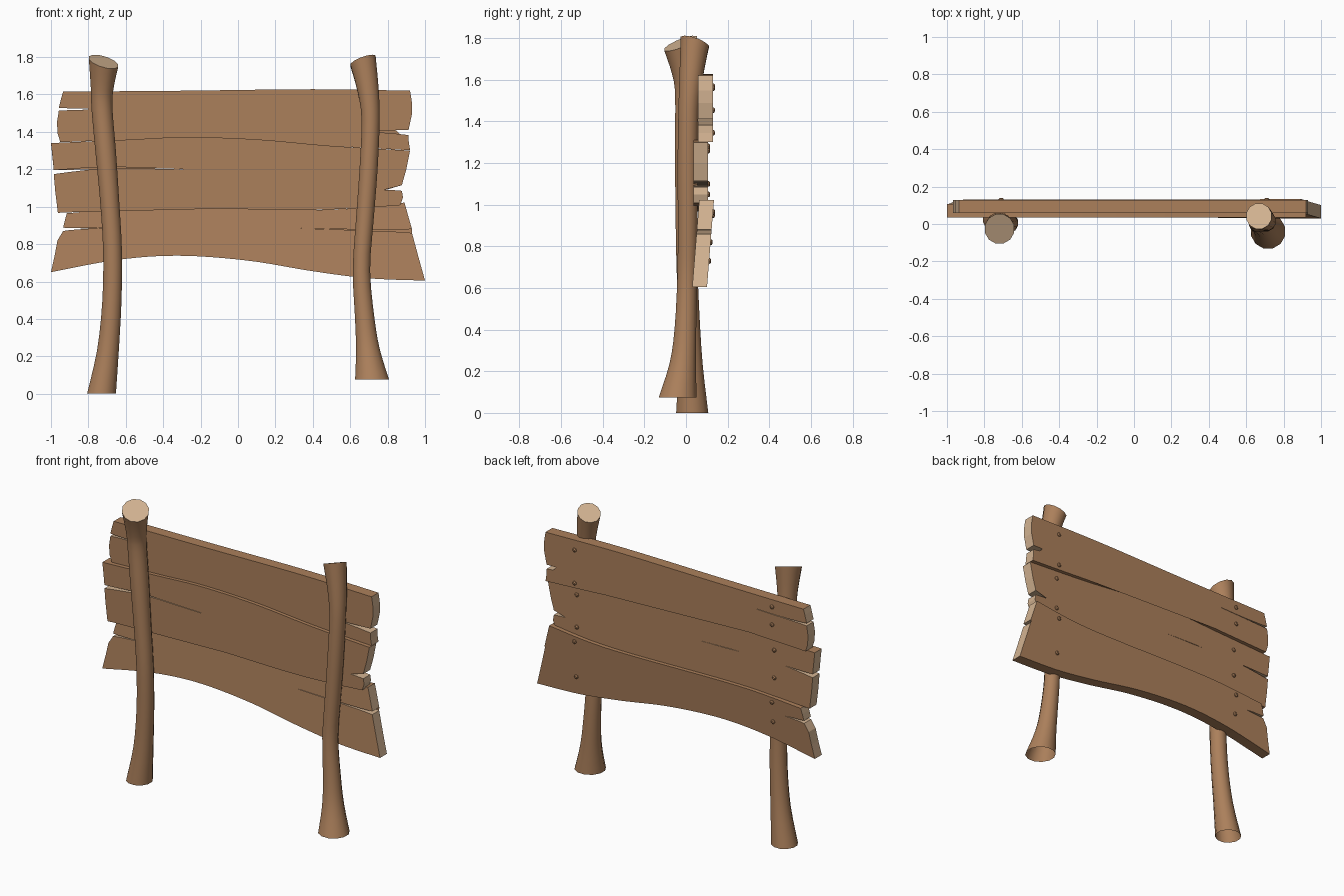
import bpy, bmesh, math

if "Cube" in bpy.data.objects:
    bpy.data.objects.remove(bpy.data.objects["Cube"])


def material(name, rgb):
    m = bpy.data.materials.new(name)
    m.diffuse_color = (*rgb, 1)
    m.use_nodes = True
    m.node_tree.nodes["Principled BSDF"].inputs["Base Color"].default_value = m.diffuse_color
    return m


BROWN = material("brown wood", (0.41, 0.215, 0.105))
TAN = material("cut wood", (0.65, 0.45, 0.285))


def spline(pts, n):
    """Catmull-Rom curve through the points, n steps per span."""
    out = []
    p = [pts[0]] + list(pts) + [pts[-1]]
    for i in range(1, len(p) - 2):
        for k in range(n):
            t = k / n
            out.append(tuple(
                0.5 * (2 * b + (c - a) * t + (2 * a - 5 * b + 4 * c - d) * t * t
                       + (3 * b - a - 3 * c + d) * t ** 3)
                for a, b, c, d in zip(p[i - 1], p[i], p[i + 1], p[i + 2])))
    out.append(tuple(pts[-1]))
    return out


def finish(bm, name):
    me = bpy.data.meshes.new(name)
    bmesh.ops.recalc_face_normals(bm, faces=bm.faces)
    bm.to_mesh(me)
    bm.free()
    me.materials.append(BROWN)
    me.materials.append(TAN)
    ob = bpy.data.objects.new(name, me)
    bpy.context.collection.objects.link(ob)
    return ob


def smooth(ob, angle):
    bpy.ops.object.select_all(action='DESELECT')
    ob.select_set(True)
    bpy.context.view_layer.objects.active = ob
    bpy.ops.object.shade_smooth_by_angle(angle=math.radians(angle))


# Crooked posts: (x, y, z, radius) path, open foot, slanted sawn top
def post(name, path, slope, sides=12):
    bm = bmesh.new()
    rings = []
    path = spline(path, 3)
    for i, (x, y, z, r) in enumerate(path):
        tilt = max(0, (i / (len(path) - 1) - 0.8) / 0.2)
        ring = []
        for k in range(sides):
            a = 2 * math.pi * (k + 0.5) / sides
            dx, dy = r * math.cos(a), r * math.sin(a)
            dz = tilt * (slope[0] * dx + slope[1] * dy)
            ring.append(bm.verts.new((x + dx, y + dy, z + dz)))
        rings.append(ring)
    for a, b in zip(rings, rings[1:]):
        for k in range(sides):
            j = (k + 1) % sides
            bm.faces.new((a[k], a[j], b[j], b[k]))
    bm.faces.new(rings[-1]).material_index = 1
    smooth(finish(bm, name), 40)


post("left_post", [(-0.73, 0.03, 0, 0.08), (-0.695, 0.022, 0.235, 0.06),
                   (-0.674, 0.012, 0.5, 0.053), (-0.671, 0.003, 0.77, 0.052),
                   (-0.687, 0, 1.04, 0.053), (-0.708, 0.002, 1.3, 0.057),
                   (-0.727, 0.004, 1.52, 0.058), (-0.727, -0.005, 1.63, 0.062),
                   (-0.719, -0.026, 1.775, 0.081)], (-0.27, 0.38))
post("right_post", [(0.717, -0.04, 0.075, 0.094), (0.695, -0.016, 0.235, 0.066),
                    (0.678, -0.003, 0.4, 0.054), (0.66, 0.005, 0.66, 0.048),
                    (0.678, 0.008, 0.93, 0.049), (0.698, 0.008, 1.2, 0.05),
                    (0.709, 0.012, 1.46, 0.05), (0.696, 0.025, 1.62, 0.058),
                    (0.668, 0.042, 1.78, 0.07)], (0.34, -0.32))


# Wedge-shaped split: upper lip to the tip, then back along the lower lip
def split(path, half):
    mid = spline(path, 3)
    n = len(mid) - 1
    w = [half * (0.35 * (1 - i / n) + 0.65 * (1 - i / n) ** 4) for i in range(n)]
    up = [(x, z + h) for (x, z), h in zip(mid, w)]
    low = [(x, z - h) for (x, z), h in zip(mid, w)]
    return up + [mid[-1]] + low[::-1]


# Board: outline in x-z, extruded back; ends and splits are bare cut wood
def board(name, top, right, r_split, bottom, left, l_split, front, thick=0.071):
    """right/left hold end points (upper part, lower part) around the split."""
    t, b = spline(top, 6), spline(bottom, 6)
    ends_r = right[0] + split(*r_split) + right[1]
    ends_l = left[1][::-1] + split(*l_split)[::-1] + left[0][::-1]
    outline = t + ends_r + b[::-1] + ends_l
    n = len(outline)
    bare = set(range(len(t) - 1, len(t) + len(ends_r)))
    bare |= set(range(n - len(ends_l) - 1, n))
    bm = bmesh.new()
    f = [bm.verts.new((x, front(z), z)) for x, z in outline]
    k = [bm.verts.new((x, front(z) + thick, z)) for x, z in outline]
    for i in range(n):
        j = (i + 1) % n
        bm.faces.new((f[i], f[j], k[j], k[i])).material_index = int(i in bare)
    caps = [bm.faces.new(f), bm.faces.new(k[::-1])]
    bmesh.ops.triangulate(bm, faces=caps)
    finish(bm, name)


def front_top(z):
    return 0.058


def front_mid(z):
    return 0.035


def front_low(z):
    return 0.03 + 0.08 * (z - 0.605)


seam_hi = [(-0.6, 1.358), (-0.28, 1.372), (0.1, 1.36), (0.5, 1.325)]
seam_lo = [(-0.6, 0.988), (-0.3, 0.992), (0.3, 0.983), (0.6, 0.99)]

board("top_board",
      [(-0.935, 1.615), (-0.3, 1.62), (0.4, 1.628), (0.92, 1.62)],
      ([(0.931, 1.55), (0.929, 1.49)], [(0.913, 1.345)]),
      ([(0.912, 1.397), (0.6, 1.413), (0.1, 1.432), (-0.37, 1.446)], 0.014),
      [(-0.95, 1.345)] + seam_hi + [(0.92, 1.302)],
      ([(-0.945, 1.58)], [(-0.968, 1.45), (-0.964, 1.39)]),
      ([(-0.958, 1.521), (-0.75, 1.522), (-0.5, 1.53)], 0.008), front_top)

board("middle_board",
      [(-1.0, 1.34)] + seam_hi + [(0.92, 1.3)],
      ([(0.9, 1.2)], [(0.882, 1.05)]),
      ([(0.876, 1.1), (0.65, 1.095), (0.4, 1.088)], 0.015),
      [(-0.963, 0.967)] + seam_lo + [(0.868, 1.008)],
      ([(-0.992, 1.27)], [(-0.977, 1.08)]),
      ([(-0.985, 1.185), (-0.69, 1.21), (-0.4, 1.203), (-0.1, 1.197)], 0.011),
      front_mid)

board("bottom_board",
      [(-0.915, 0.965)] + seam_lo + [(0.89, 1.022)],
      ([(0.913, 0.94)], [(0.965, 0.73)]),
      ([(0.93, 0.87), (0.65, 0.876), (0.33, 0.885)], 0.01),
      [(-1.0, 0.65), (-0.65, 0.715), (-0.32, 0.738), (0.05, 0.712), (0.4, 0.655),
       (0.7, 0.617), (1.0, 0.605)],
      ([(-0.925, 0.93)], [(-0.965, 0.82), (-0.98, 0.74)]),
      ([(-0.935, 0.879), (-0.8, 0.884), (-0.66, 0.89)], 0.009), front_low)

# Nail heads on the back, one per strip at each post
bm = bmesh.new()
for x, heights in ((-0.71, (1.57, 1.455, 1.28, 1.1, 0.95, 0.82)),
                   (0.71, (1.56, 1.345, 1.26, 1.05, 0.965, 0.73))):
    for z in heights:
        front = front_top if z > 1.32 else front_mid if z > 1.0 else front_low
        y = front(z) + 0.071
        rings = [[bm.verts.new((x + r * math.cos(a * math.pi / 4), y + d,
                                z + r * math.sin(a * math.pi / 4)))
                  for a in range(8)] for r, d in ((0.014, -0.004), (0.013, 0.005), (0.007, 0.01))]
        for a, b in zip(rings, rings[1:]):
            for k in range(8):
                bm.faces.new((a[k], a[(k + 1) % 8], b[(k + 1) % 8], b[k]))
        bm.faces.new(rings[0])
        bm.faces.new(rings[-1])
finish(bm, "nail_heads")
